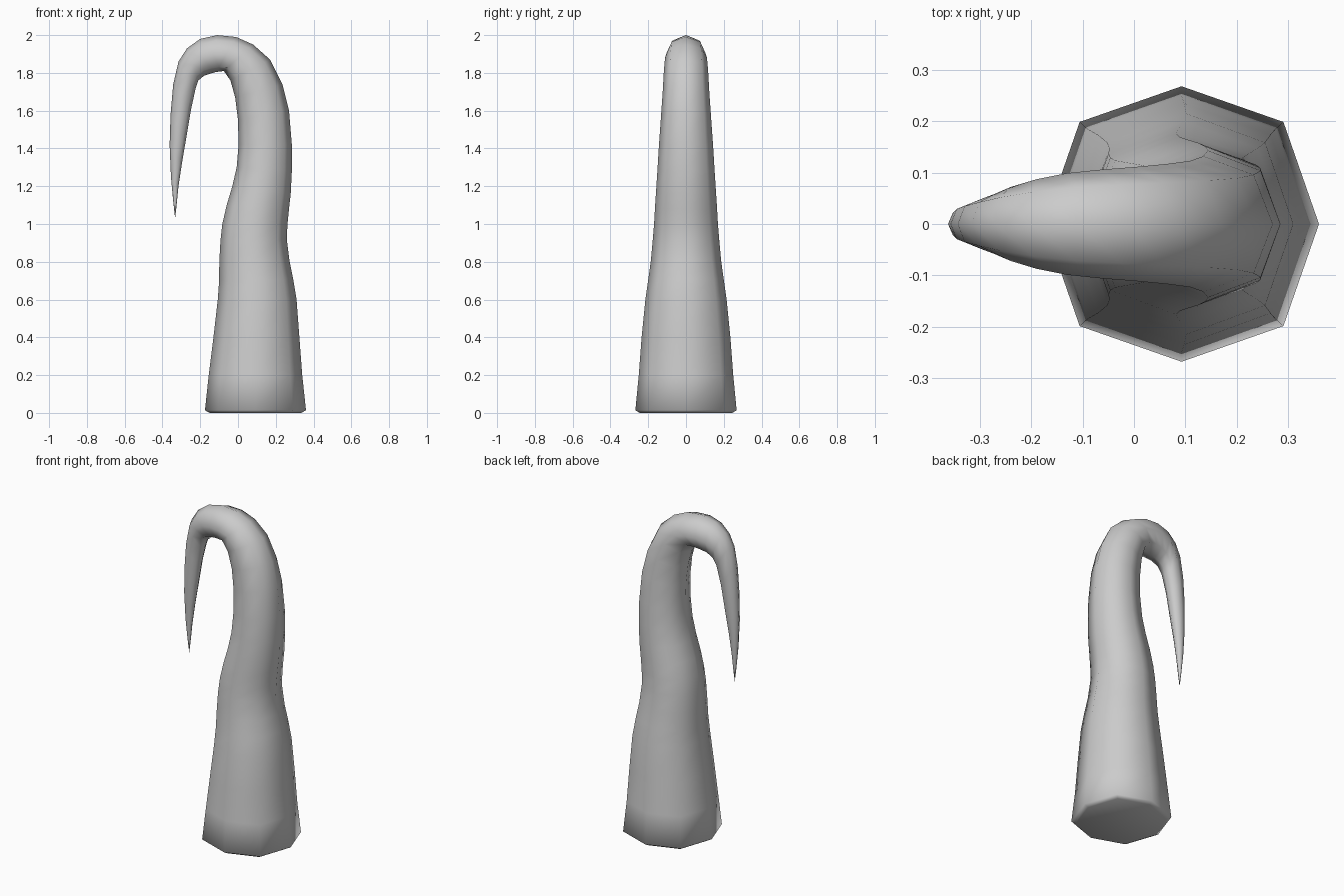
import bpy, bmesh
from math import cos, sin, pi
from mathutils import Vector

# Cross-sections along the horn: inner edge x,z, outer edge x,z, half depth in y
sections = [
    (-0.150, 0.000, 0.335, 0.000, 0.245),
    (-0.175, 0.014, 0.360, 0.014, 0.268),
    (-0.155, 0.20, 0.340, 0.20, 0.250),
    (-0.130, 0.40, 0.325, 0.40, 0.235),
    (-0.107, 0.60, 0.310, 0.60, 0.215),
    (-0.100, 0.70, 0.292, 0.71, 0.200),
    (-0.099, 0.80, 0.272, 0.81, 0.186),
    (-0.093, 0.91, 0.258, 0.92, 0.176),
    (-0.083, 1.00, 0.262, 1.00, 0.169),
    (-0.060, 1.10, 0.270, 1.08, 0.164),
    (-0.030, 1.20, 0.279, 1.16, 0.158),
    (-0.007, 1.30, 0.285, 1.28, 0.151),
    (0.003, 1.42, 0.285, 1.42, 0.143),
    (0.000, 1.55, 0.270, 1.60, 0.132),
    (-0.015, 1.67, 0.235, 1.74, 0.123),
    (-0.040, 1.76, 0.170, 1.87, 0.117),
    (-0.075, 1.81, 0.080, 1.95, 0.111),
    (-0.115, 1.805, -0.01, 1.99, 0.106),
    (-0.150, 1.795, -0.11, 2.00, 0.099),
    (-0.180, 1.785, -0.20, 1.98, 0.087),
    (-0.210, 1.76, -0.27, 1.93, 0.072),
    (-0.225, 1.715, -0.315, 1.86, 0.059),
    (-0.250, 1.60, -0.343, 1.74, 0.049),
    (-0.275, 1.45, -0.357, 1.58, 0.041),
    (-0.297, 1.32, -0.362, 1.42, 0.030),
    (-0.315, 1.20, -0.355, 1.25, 0.019),
    (-0.325, 1.10, -0.343, 1.12, 0.009),
]
SIDES = 8

# Curled horn: loft the eight-sided rings
bm = bmesh.new()
rings = []
for i, (ix, iz, ox, oz, w) in enumerate(sections):
    inner, outer = Vector((ix, 0, iz)), Vector((ox, 0, oz))
    mid, half = (inner + outer) / 2, (outer - inner) / 2
    ring = []
    for k in range(SIDES):
        a = 2 * pi * k / SIDES
        f = 1 + 0.05 * (k % 2) * (1 - i / len(sections))
        ring.append(bm.verts.new(mid + half * cos(a) * f + Vector((0, w * sin(a) * f, 0))))
    rings.append(ring)
for lo, hi in zip(rings, rings[1:]):
    for k in range(SIDES):
        n = (k + 1) % SIDES
        bm.faces.new((lo[k], lo[n], hi[n], hi[k]))

# Flat base and pointed tip
bm.faces.new(rings[0][::-1])
tip = bm.verts.new((-0.333, 0, 1.03))
for k in range(SIDES):
    bm.faces.new((rings[-1][k], rings[-1][(k + 1) % SIDES], tip))

bmesh.ops.recalc_face_normals(bm, faces=bm.faces)
for face in bm.faces:
    face.smooth = True
mesh = bpy.data.meshes.new("curled_horn")
bm.to_mesh(mesh)
bm.free()
bpy.context.collection.objects.link(bpy.data.objects.new("curled_horn", mesh))
